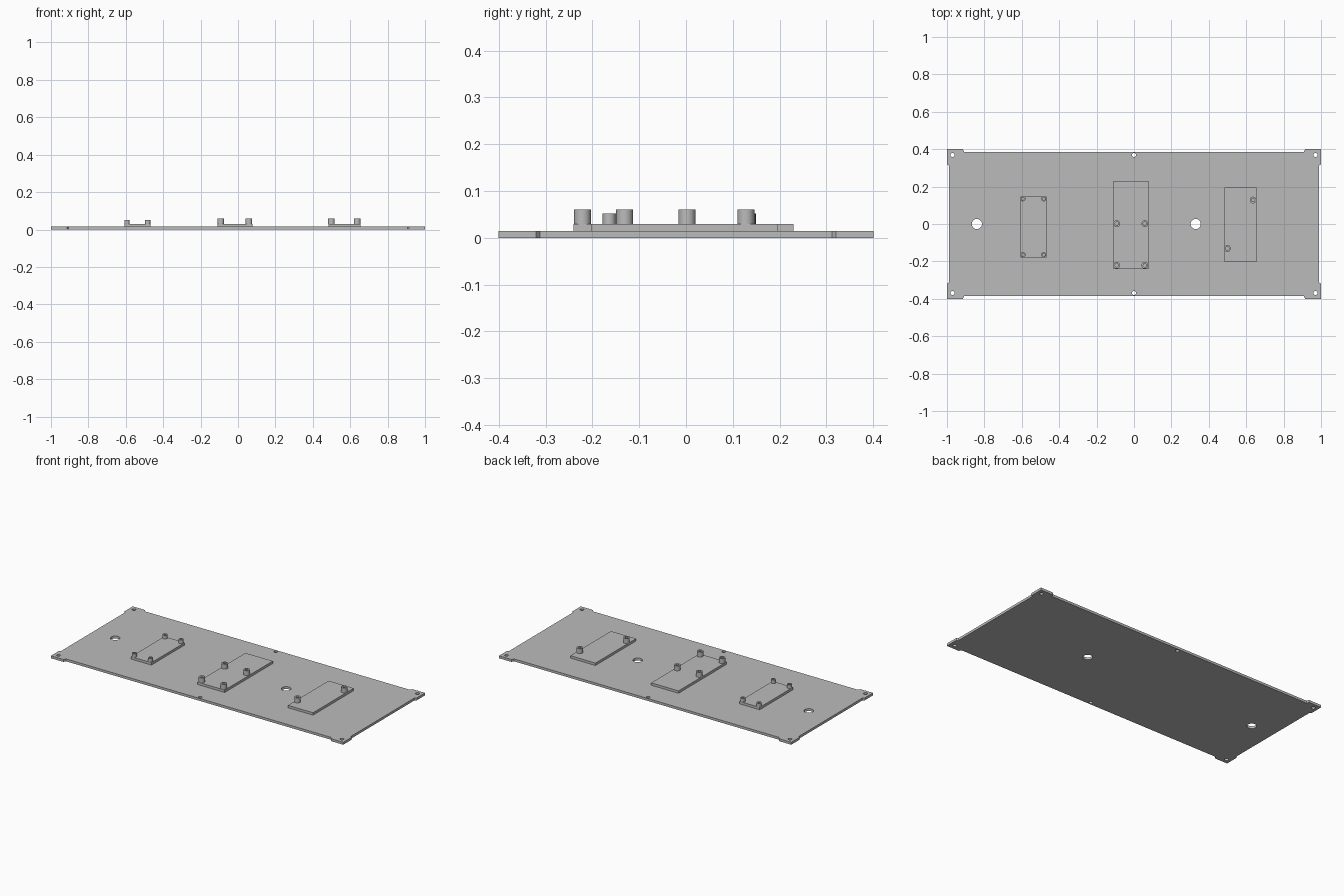
import bpy
import bmesh
from math import cos, sin, tau, radians

cube = bpy.data.objects.get("Cube")
if cube:
    bpy.data.objects.remove(cube, do_unlink=True)

grey = bpy.data.materials.new("plain grey")
grey.use_nodes = True
colour = (0.5, 0.5, 0.5, 1)
grey.diffuse_color = colour
grey.node_tree.nodes["Principled BSDF"].inputs["Base Color"].default_value = colour


def circle(x, y, r, n=32):
    return [(x + r * cos(tau * i / n), y + r * sin(tau * i / n)) for i in range(n)]


def rectangle(x0, x1, y0, y1):
    return [(x0, y0), (x1, y0), (x1, y1), (x0, y1)]


def extrude(name, loops, z0, z1):
    """Solid from an outer outline plus hole outlines, between two heights."""
    curve = bpy.data.curves.new(name, "CURVE")
    curve.dimensions = "2D"
    curve.fill_mode = "BOTH"
    curve.extrude = (z1 - z0) / 2
    for loop in loops:
        spline = curve.splines.new("POLY")
        spline.points.add(len(loop) - 1)
        for point, (x, y) in zip(spline.points, loop):
            point.co = (x, y, 0, 1)
        spline.use_cyclic_u = True
    temp = bpy.data.objects.new(name + " outline", curve)
    bpy.context.collection.objects.link(temp)
    bpy.context.view_layer.update()
    evaluated = temp.evaluated_get(bpy.context.evaluated_depsgraph_get())
    mesh = bpy.data.meshes.new_from_object(evaluated)
    bpy.data.objects.remove(temp, do_unlink=True)
    # Weld the caps to the walls
    bm = bmesh.new()
    bm.from_mesh(mesh)
    bmesh.ops.remove_doubles(bm, verts=bm.verts, dist=0.00005)
    bmesh.ops.translate(bm, verts=bm.verts, vec=(0, 0, (z0 + z1) / 2))
    bmesh.ops.recalc_face_normals(bm, faces=bm.faces)
    bm.to_mesh(mesh)
    bm.free()
    mesh.materials.clear()
    mesh.materials.append(grey)
    obj = bpy.data.objects.new(name, mesh)
    bpy.context.collection.objects.link(obj)
    bpy.ops.object.select_all(action="DESELECT")
    obj.select_set(True)
    bpy.context.view_layer.objects.active = obj
    bpy.ops.object.shade_smooth_by_angle(angle=radians(30))
    return obj


PLATE_TOP, PAD_TOP = 0.015, 0.03

# Base plate with a raised tab at each corner, mirrored from one quarter
quarter = [(0.99, 0.312), (1, 0.32), (1, 0.4), (0.915, 0.4), (0.907, 0.385)]
outline = []
for sx, sy in ((1, 1), (-1, 1), (-1, -1), (1, -1)):
    corner = [(sx * x, sy * y) for x, y in quarter]
    outline += corner if sx * sy > 0 else corner[::-1]

# Screw holes round the rim and two cable holes
holes = [circle(x, y, 0.011) for x in (-0.97, 0, 0.97) for y in (-0.369, 0.369)]
holes += [circle(x, 0, 0.027) for x in (-0.84, 0.33)]
extrude("base_plate", [outline] + holes, 0, PLATE_TOP)

# Mounting pads, each with its hollow standoffs
pads = {
    "small": (rectangle(-0.608, -0.468, -0.178, 0.148), 0.014, 0.007, 0.052,
              [(x, y) for x in (-0.594, -0.483) for y in (-0.164, 0.135)]),
    "centre": (rectangle(-0.11, 0.077, -0.24, 0.23), 0.018, 0.009, 0.06,
               [(x, y) for x in (-0.092, 0.058) for y in (-0.221, 0.002)]),
    "end": (rectangle(0.483, 0.655, -0.202, 0.195), 0.018, 0.009, 0.06,
            [(0.499, -0.131), (0.637, 0.128)]),
}
for name, (shape, outer, inner, top, spots) in pads.items():
    extrude(name + "_pad", [shape], PLATE_TOP, PAD_TOP)
    for i, (x, y) in enumerate(spots, 1):
        extrude(f"{name}_standoff_{i}", [circle(x, y, outer), circle(x, y, inner)],
                PAD_TOP, top)
